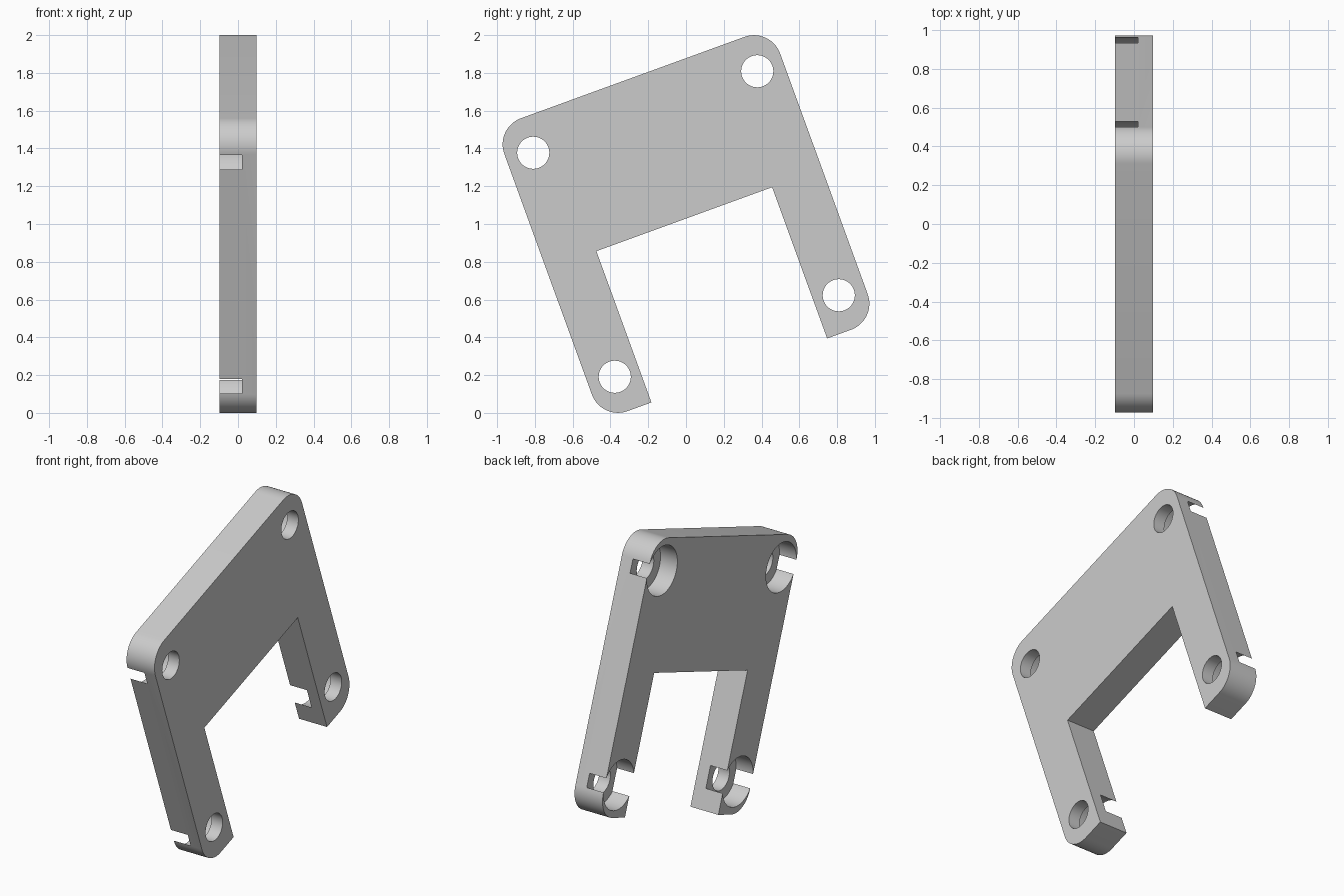
import bpy, bmesh, math
from mathutils import Matrix

if "Cube" in bpy.data.objects:
    bpy.data.objects.remove(bpy.data.objects["Cube"])

TILT = math.radians(20)        # plate leans in its own plane
HALF_T = 0.0975                # half thickness
W, H, R = 0.777, 0.825, 0.147  # half width, half height, corner radius
NOTCH_W, NOTCH_TOP = 0.495, 0.027
HOLE_POS = 0.631
HOLE_R, BORE_R, BORE_FLOOR = 0.085, 0.152, 0.02

grey = bpy.data.materials.new("light grey")
grey.diffuse_color = (0.6, 0.6, 0.6, 1)
grey.use_nodes = True
grey.node_tree.nodes["Principled BSDF"].inputs["Base Color"].default_value = grey.diffuse_color


def make_object(name, bm):
    bmesh.ops.recalc_face_normals(bm, faces=bm.faces)
    mesh = bpy.data.meshes.new(name)
    bm.to_mesh(mesh)
    bm.free()
    mesh.materials.append(grey)
    obj = bpy.data.objects.new(name, mesh)
    bpy.context.collection.objects.link(obj)
    return obj


# Bracket outline: four rounded outer corners and a square notch below
outline = []
for k, (su, sv) in enumerate([(1, -1), (1, 1), (-1, 1), (-1, -1)]):
    for i in range(17):
        a = math.radians(-90 + 90 * k + 90 * i / 16)
        outline.append((su * (W - R) + R * math.cos(a), sv * (H - R) + R * math.sin(a)))
outline += [(-NOTCH_W, -H), (-NOTCH_W, NOTCH_TOP), (NOTCH_W, NOTCH_TOP), (NOTCH_W, -H)]

bm = bmesh.new()
face = bm.faces.new([bm.verts.new((-HALF_T, u, v)) for u, v in outline])
ext = bmesh.ops.extrude_face_region(bm, geom=[face])
bmesh.ops.translate(bm, vec=(2 * HALF_T, 0, 0),
                    verts=[g for g in ext["geom"] if isinstance(g, bmesh.types.BMVert)])
bracket = make_object("bracket_plate", bm)

# Stepped cutters: wide counterbore on the left side, narrow hole right through
bm = bmesh.new()
SEG = 64
steps = [(-0.2, BORE_R), (BORE_FLOOR, BORE_R), (BORE_FLOOR, HOLE_R), (0.2, HOLE_R)]
for su in (-1, 1):
    for sv in (-1, 1):
        rings = [[bm.verts.new((x, su * HOLE_POS + r * math.cos(2 * math.pi * i / SEG),
                                sv * HOLE_POS + r * math.sin(2 * math.pi * i / SEG)))
                  for i in range(SEG)] for x, r in steps]
        for a, b in zip(rings, rings[1:]):
            for i in range(SEG):
                j = (i + 1) % SEG
                bm.faces.new((a[i], a[j], b[j], b[i]))
        bm.faces.new(rings[0])
        bm.faces.new(rings[-1])
cutter = make_object("hole_cutter", bm)
cutter.hide_render = True

# Cut the holes, then drop the cutter
mod = bracket.modifiers.new("holes", "BOOLEAN")
mod.operation = "DIFFERENCE"
mod.solver = "EXACT"
mod.object = cutter
bpy.context.view_layer.objects.active = bracket
bracket.select_set(True)
cutter.select_set(False)
bpy.ops.object.modifier_apply(modifier=mod.name)
bpy.data.objects.remove(cutter)

# Lean the plate and stand it on the ground
bracket.data.transform(Matrix.Translation((0, 0, 1)) @ Matrix.Rotation(TILT, 4, "X"))
bpy.ops.object.shade_smooth_by_angle(angle=math.radians(30))
